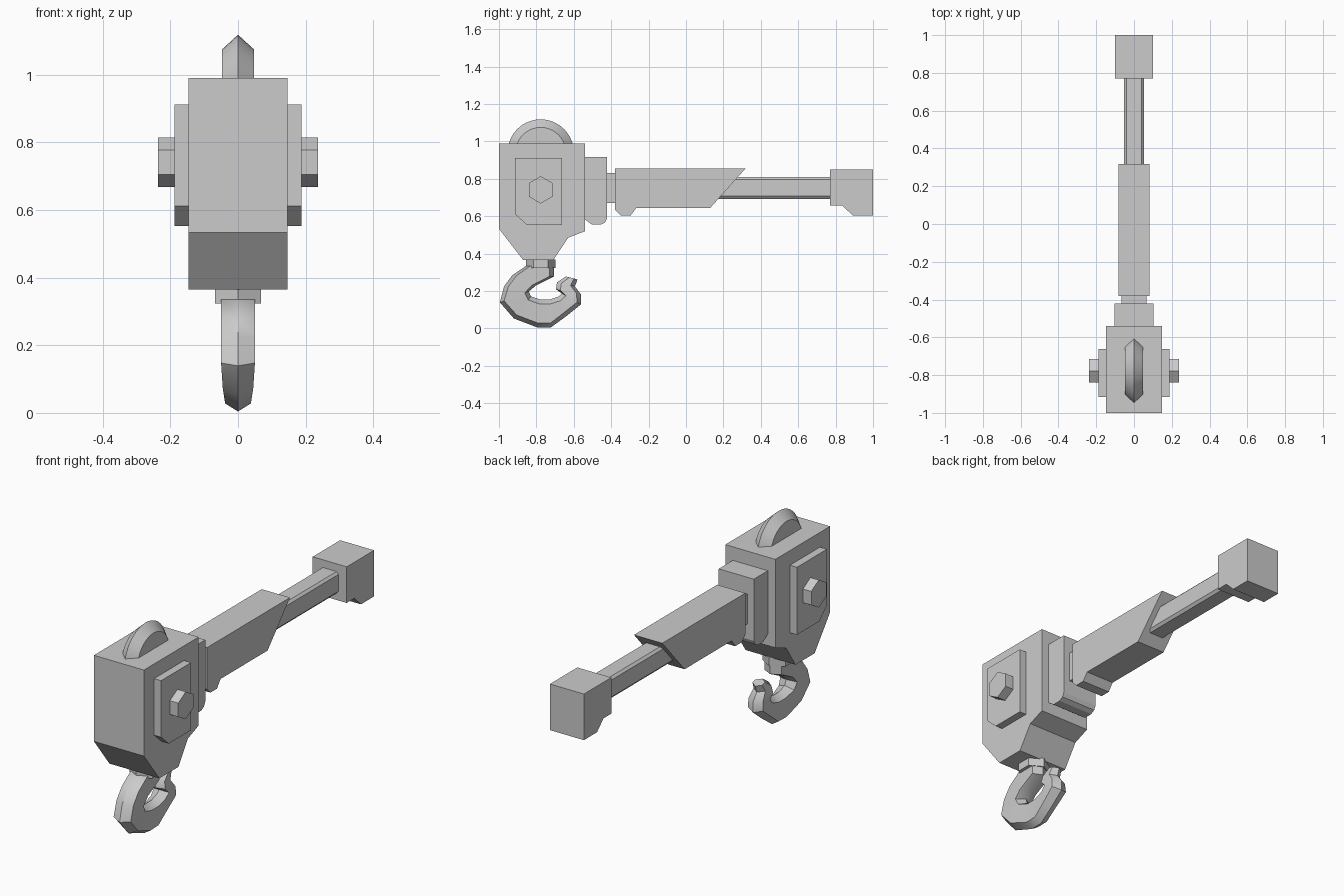
import bpy, bmesh, math

if "Cube" in bpy.data.objects:
    bpy.data.objects.remove(bpy.data.objects["Cube"])

grey = bpy.data.materials.new("light_grey")
grey.diffuse_color = (0.6, 0.6, 0.6, 1)
grey.use_nodes = True
grey.node_tree.nodes["Principled BSDF"].inputs["Base Color"].default_value = grey.diffuse_color


def finish(name, verts, faces, smooth=None):
    me = bpy.data.meshes.new(name)
    me.from_pydata(verts, [], faces)
    bm = bmesh.new()
    bm.from_mesh(me)
    bmesh.ops.recalc_face_normals(bm, faces=bm.faces)
    bm.to_mesh(me)
    bm.free()
    me.materials.append(grey)
    ob = bpy.data.objects.new(name, me)
    bpy.context.collection.objects.link(ob)
    if smooth:
        bpy.ops.object.select_all(action='DESELECT')
        ob.select_set(True)
        bpy.context.view_layer.objects.active = ob
        bpy.ops.object.shade_smooth_by_angle(angle=math.radians(smooth))
    return ob


def loft(name, rings, smooth=None):
    """Skin equal-length rings and cap both ends."""
    n = len(rings[0])
    verts = [v for r in rings for v in r]
    faces = [(k * n + i, k * n + (i + 1) % n, (k + 1) * n + (i + 1) % n, (k + 1) * n + i)
             for k in range(len(rings) - 1) for i in range(n)]
    faces += [tuple(range(n)), tuple(range(len(verts) - n, len(verts)))]
    return finish(name, verts, faces, smooth)


def slab(name, profile, x0, x1):
    """Extrude a (y, z) side profile across x."""
    return loft(name, [[(x, y, z) for y, z in profile] for x in (x0, x1)])


def box(y0, y1, z0, z1):
    return [(y0, z0), (y1, z0), (y1, z1), (y0, z1)]


def circle(cy, cz, r, n, start=0.0):
    return [(cy + r * math.cos(start + math.tau * i / n),
             cz + r * math.sin(start + math.tau * i / n)) for i in range(n)]


CY = -0.777  # axis of the pulley, bolts and hook

# Pulley housing
slab("housing", [(-1, 0.99), (-0.54, 0.99), (-0.54, 0.52), (-0.63, 0.485),
                 (-0.71, 0.365), (-0.87, 0.365), (-1, 0.533)], -0.147, 0.147)

# Side plates and hexagonal bolts
plate = [(-0.915, 0.912), (-0.663, 0.912), (-0.663, 0.553), (-0.85, 0.553), (-0.915, 0.612)]
for side, s in (("left", -1), ("right", 1)):
    slab(side + "_plate", plate, s * 0.14, s * 0.188)
    slab(side + "_bolt", circle(CY, 0.741, 0.073, 6, math.pi / 2), s * 0.18, s * 0.237)

# Pulley wheel with a ridged rim
loft("pulley_wheel", [[(x, y, z) for y, z in circle(CY, 0.941, r, 40)]
                      for x, r in ((-0.047, 0.134), (0, 0.177), (0.047, 0.134))], 30)

# Collar and neck behind the housing
slab("collar", [(-0.55, 0.918), (-0.422, 0.918), (-0.422, 0.59), (-0.432, 0.568), (-0.455, 0.555),
                (-0.503, 0.555), (-0.55, 0.59)], -0.103, 0.103)
slab("neck", box(-0.43, -0.37, 0.67, 0.83), -0.065, 0.065)

# Arm sleeve with slanted end
slab("arm_sleeve", [(-0.38, 0.855), (0.318, 0.855), (0.13, 0.645), (-0.265, 0.645),
                    (-0.295, 0.605), (-0.35, 0.605), (-0.38, 0.635)], -0.083, 0.083)

# Chamfered rod running into the end block
section = [(-0.052, 0.707), (-0.04, 0.693), (0.04, 0.693), (0.052, 0.707),
           (0.052, 0.797), (0.04, 0.809), (-0.04, 0.809), (-0.052, 0.797)]
loft("rod", [[(x, y, z) for x, z in section] for y in (0.05, 0.8)])
slab("end_block", [(0.77, 0.85), (1, 0.85), (1, 0.605), (0.89, 0.605),
                   (0.835, 0.658), (0.77, 0.658)], -0.1, 0.1)

# Hexagonal nut above the hook
nut = circle(CY, 0, 0.078, 6)
loft("hook_nut", [[(x, y, z) for y, x in nut] for z in (0.323, 0.37)])

# Hook: outer (y, z), inner (y, z), half thickness
hook = [(-0.855, 0.335, -0.706, 0.335, 0.05), (-0.93, 0.283, -0.706, 0.278, 0.05),
        (-0.973, 0.225, -0.802, 0.23, 0.05), (-0.995, 0.139, -0.84, 0.198, 0.05),
        (-0.92, 0.053, -0.829, 0.171, 0.045), (-0.791, 0.004, -0.781, 0.155, 0.038),
        (-0.722, 0.006, -0.727, 0.155, 0.038), (-0.642, 0.064, -0.679, 0.171, 0.041),
        (-0.562, 0.128, -0.663, 0.187, 0.045), (-0.562, 0.182, -0.695, 0.209, 0.042),
        (-0.594, 0.225, -0.69, 0.246, 0.035), (-0.58, 0.262, -0.642, 0.278, 0.028)]
rings = []
for oy, oz, iy, iz, t in hook:
    length = math.hypot(iy - oy, iz - oz)
    f = min(0.024 / length, 0.3)
    def at(k):
        return oy + (iy - oy) * k, oz + (iz - oz) * k
    rings.append([(0, *at(0)), (t, *at(f)), (t, *at(1 - f)),
                  (0, *at(1)), (-t, *at(1 - f)), (-t, *at(f))])
loft("hook", rings, 40)
